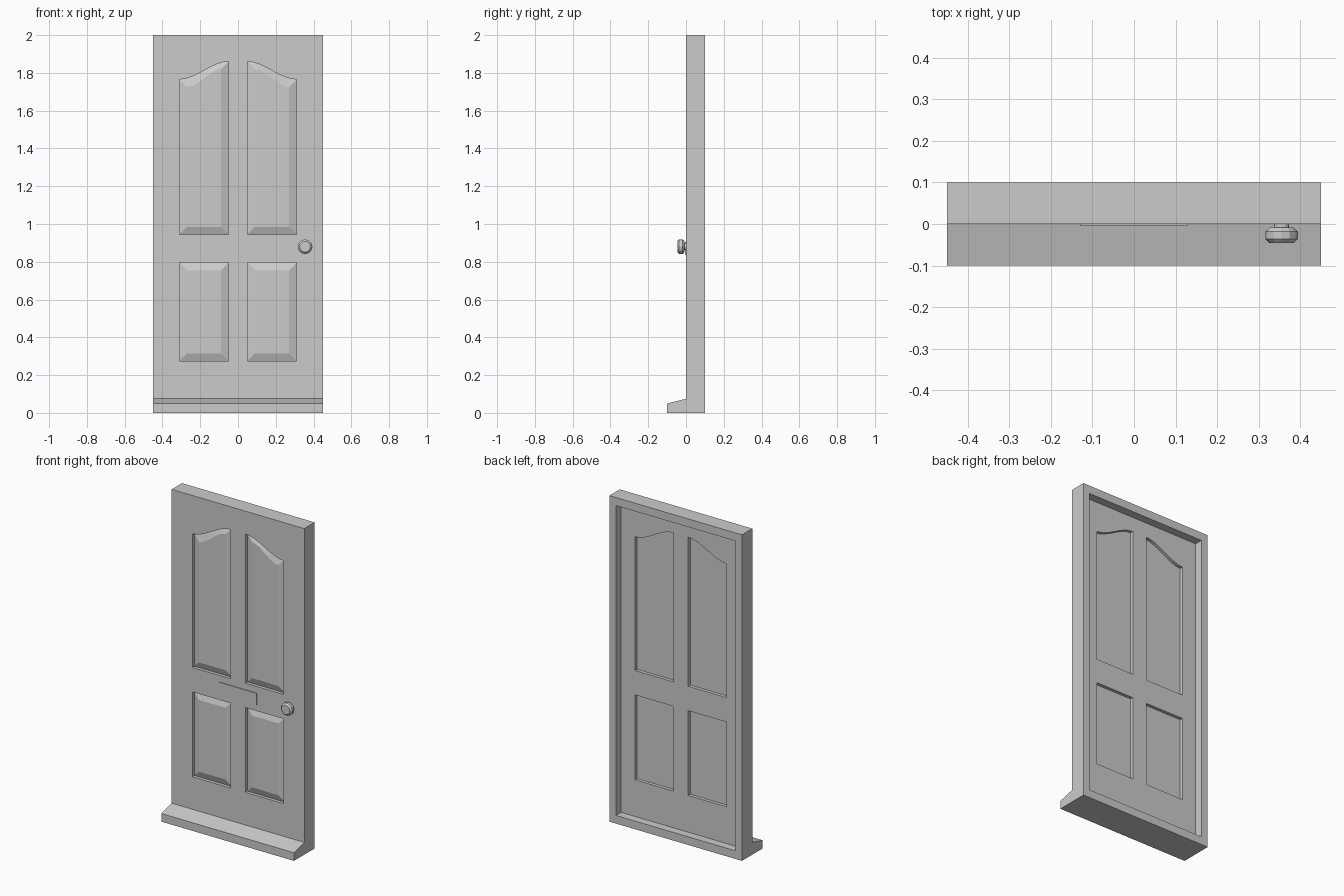
import bpy, bmesh
from math import cos, sin, tau

if "Cube" in bpy.data.objects:
    bpy.data.objects.remove(bpy.data.objects["Cube"])


def loft(name, loops):
    """Closed solid skinned through matching loops, capped at both ends."""
    bm = bmesh.new()
    rings = [[bm.verts.new(p) for p in loop] for loop in loops]
    for a, b in zip(rings, rings[1:]):
        for i in range(len(a)):
            j = (i + 1) % len(a)
            bm.faces.new((a[i], a[j], b[j], b[i]))
    bm.faces.new(rings[0])
    bm.faces.new(rings[-1])
    bmesh.ops.recalc_face_normals(bm, faces=bm.faces)
    mesh = bpy.data.meshes.new(name)
    bm.to_mesh(mesh)
    bm.free()
    obj = bpy.data.objects.new(name, mesh)
    bpy.context.collection.objects.link(obj)
    return obj


def outline(side, z0, z1, rise, inset=0.0):
    """Panel outline in x/z; the top climbs in an S-curve towards the door centre."""
    xo, xi = 0.31 - inset, 0.05 + inset
    n = 8 if rise else 1
    pts = [(side * xi, z0 + inset), (side * xo, z0 + inset)]
    for k in range(n + 1):
        t = k / n
        pts.append((side * (xo + (xi - xo) * t),
                    z1 - inset + rise * t * t * (3 - 2 * t)))
    return pts


def at_y(pts, y):
    return [(x, y, z) for x, z in pts]


def cut(target, cutter):
    cutter.hide_render = True
    mod = target.modifiers.new("cut", 'BOOLEAN')
    mod.operation = 'DIFFERENCE'
    mod.solver = 'EXACT'
    mod.object = cutter
    bpy.context.view_layer.objects.active = target
    bpy.ops.object.modifier_apply(modifier=mod.name)
    bpy.data.objects.remove(cutter)


# Door slab with sloping weather sill, extruded across x
profile = [(-0.1, 0), (0.1, 0), (0.1, 2), (0, 2), (0, 0.075), (-0.1, 0.05)]
door = loft("door_body", [[(x, y, z) for y, z in profile] for x in (-0.45, 0.45)])

# Recessed back leaving a rim frame
rim = [(-0.405, 0.05), (0.405, 0.05), (0.405, 1.95), (-0.405, 1.95)]
cut(door, loft("back_cutter", [at_y(rim, 0.05), at_y(rim, 0.15)]))

# Openings with raised-field panels
for row, z0, z1, rise in (("lower", 0.275, 0.795, 0), ("upper", 0.945, 1.765, 0.095)):
    for side, label in ((-1, "left"), (1, "right")):
        edge = outline(side, z0, z1, rise)
        field = outline(side, z0, z1, rise, 0.04)
        cut(door, loft("opening_cutter", [at_y(edge, -0.05), at_y(edge, 0.07)]))
        loft(f"{row}_panel_{label}",
             [at_y(edge, 0.03), at_y(edge, 0.02), at_y(field, 0.005)])

# Letter plate
plate = [(-0.13, 0.835), (0.13, 0.835), (0.13, 0.905), (-0.13, 0.905)]
loft("letter_plate", [at_y(plate, 0.0), at_y(plate, -0.004)])

# Turned door knob
knob = [(0.018, 0.002), (0.018, -0.008), (0.029, -0.009), (0.039, -0.018),
        (0.039, -0.036), (0.029, -0.046)]
sides = 12
loft("door_knob", [[(0.355 + r * cos(tau * i / sides), y, 0.88 + r * sin(tau * i / sides))
                    for i in range(sides)] for r, y in knob])
